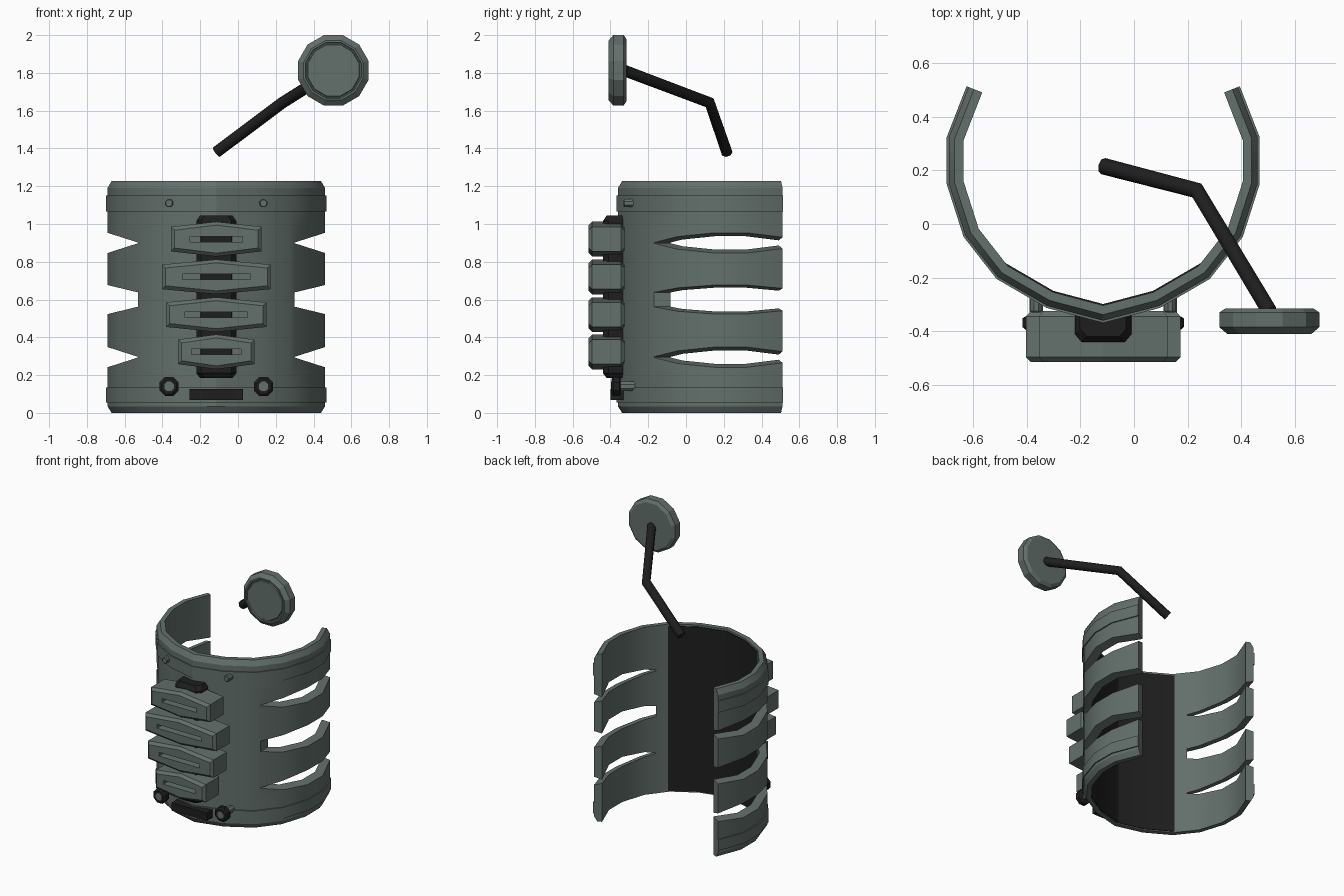
import bpy, bmesh, math
from mathutils import Vector

if "Cube" in bpy.data.objects:
    bpy.data.objects.remove(bpy.data.objects["Cube"])


def material(name, rgb):
    m = bpy.data.materials.new(name)
    m.use_nodes = True
    color = (*rgb, 1)
    m.diffuse_color = color
    m.node_tree.nodes["Principled BSDF"].inputs["Base Color"].default_value = color
    return m


GREY = material("grey_green", (0.125, 0.16, 0.148))
BLACK = material("soft_black", (0.013, 0.013, 0.013))
CX = -0.115  # centre line of the shell


def loft(name, rings, mat):
    """Skin a list of equal-length point rings and cap both ends."""
    bm = bmesh.new()
    vs = [[bm.verts.new(p) for p in ring] for ring in rings]
    n = len(vs[0])
    for a, b in zip(vs, vs[1:]):
        for i in range(n):
            j = (i + 1) % n
            bm.faces.new((a[i], a[j], b[j], b[i]))
    bm.faces.new(vs[0])
    bm.faces.new(vs[-1])
    bmesh.ops.recalc_face_normals(bm, faces=bm.faces)
    me = bpy.data.meshes.new(name)
    bm.to_mesh(me)
    bm.free()
    me.materials.append(mat)
    ob = bpy.data.objects.new(name, me)
    bpy.context.collection.objects.link(ob)
    return ob


def activate(ob):
    bpy.ops.object.select_all(action="DESELECT")
    ob.select_set(True)
    bpy.context.view_layer.objects.active = ob


def cut(ob, cutter):
    cutter.hide_render = True
    mod = ob.modifiers.new("cut", "BOOLEAN")
    mod.operation, mod.solver, mod.object = "DIFFERENCE", "EXACT", cutter
    activate(ob)
    bpy.ops.object.modifier_apply(modifier=mod.name)
    bpy.data.objects.remove(cutter)


def extrude_y(name, outline, y0, y1, mat):
    return loft(name, [[(x, y, z) for x, z in outline] for y in (y0, y1)], mat)


def box(name, x, z, hx, hz, y0, y1, mat):
    return extrude_y(name, [(x - hx, z - hz), (x + hx, z - hz),
                            (x + hx, z + hz), (x - hx, z + hz)], y0, y1, mat)


def turned(name, x, z, sides, profile, mat):
    """Faceted round part along y from (y, radius) pairs."""
    angles = [math.tau * (i + 0.5) / sides for i in range(sides)]
    return loft(name, [[(x + r * math.cos(a), y, z + r * math.sin(a)) for a in angles]
                       for y, r in profile], mat)


def sweep(name, path, profile, mat):
    """Sweep (offset, z) profile along a plan path with mitred corners."""
    pts = [Vector(p) for p in path]
    rings = []
    for i, p in enumerate(pts):
        normals = []
        for a, b in ((i - 1, i), (i, i + 1)):
            if a >= 0 and b < len(pts):
                d = (pts[b] - pts[a]).normalized()
                normals.append(Vector((d.y, -d.x)))
        n = sum(normals, Vector((0, 0))).normalized()
        n /= n.dot(normals[0])
        rings.append([(CX + p.x + n.x * o, p.y + n.y * o, z) for o, z in profile])
    return loft(name, rings, mat)


# Open C-shaped shell with a raised band near each rim
half = [(0.212, -0.313), (0.398, -0.205), (0.521, -0.048),
        (0.584, 0.149), (0.584, 0.324), (0.51, 0.514)]
plan = [(-x, y) for x, y in reversed(half)] + [(0, -0.369)] + half
lower = [(-0.063, 0), (-0.03, 0), (-0.008, 0.035), (-0.008, 0.055),
         (0, 0.055), (0, 0.135), (-0.008, 0.135)]
upper = [(-0.008, 1.065), (0, 1.065), (0, 1.15), (-0.008, 1.15),
         (-0.008, 1.19), (-0.03, 1.228), (-0.063, 1.228)]
shell = sweep("shell", plan, lower + upper, GREY)

# Tapered side slots, mirrored left and right
for z, tip, wide in ((0.9, 0.002, 0.055), (0.6, 0.038, 0.078), (0.295, 0.002, 0.055)):
    for s in (-1, 1):
        far = wide + (wide - tip) * 0.6
        outline = [(CX + s * 0.415, z - tip), (CX + s * 0.68, z - far),
                   (CX + s * 0.68, z + far), (CX + s * 0.415, z + tip)]
        cut(shell, extrude_y("slot_cutter", outline, -0.6, 0.7, GREY))
activate(shell)
bpy.ops.object.shade_smooth_by_angle(angle=math.radians(25))

# Dark lining on the inside of the front
lining = sweep("inner_lining", plan[4:9],
               [(-0.06, 0.008), (-0.068, 0.008), (-0.068, 1.215), (-0.06, 1.215)], BLACK)
activate(lining)
bpy.ops.object.shade_smooth_by_angle(angle=math.radians(25))

# Spine running behind the front modules
rings = []
for z, inset in ((0.185, 0.02), (0.21, 0), (1.015, 0), (1.045, 0.02)):
    w, f = 0.106 - inset, -0.44 + inset
    rings.append([(CX + x, y, z) for x, y in
                  ((-w, -0.33), (-w, f + 0.03), (0.025 - w, f),
                   (w - 0.025, f), (w, f + 0.03), (w, -0.33))])
loft("spine", rings, BLACK)

# Four bevelled modules with a slot showing the spine
modules = ((0.92, 0.24, 0.14), (0.72, 0.288, 0.18), (0.52, 0.265, 0.165), (0.323, 0.202, 0.13))
for k, (z, w, slot) in enumerate(modules, 1):
    rings = []
    for y, inset in ((-0.325, 0.018), (-0.345, 0), (-0.497, 0), (-0.515, 0.018)):
        a, e, t = w - inset, 0.065 - inset, 0.092 - inset
        rings.append([(CX + x, y, z + h) for x, h in
                      ((-a, -e), (0, -t), (a, -e), (a, e), (0, t), (-a, e))])
    module = loft(f"module_{k}", rings, GREY)
    cut(module, box("slot_cutter", CX, z, slot, 0.014, -0.6, -0.437, GREY))

# Lower plate, bolts and upper rivets
box("lower_plate", CX, 0.098, 0.142, 0.029, -0.4, -0.33, BLACK)
for side, s in (("left", 1), ("right", -1)):
    x = CX + s * 0.25
    turned(f"bolt_{side}", x, 0.14, 8,
           [(-0.346, 0.045), (-0.352, 0.055), (-0.385, 0.055), (-0.395, 0.042)], BLACK)
    turned(f"bolt_core_{side}", x, 0.14, 8, [(-0.27, 0.027), (-0.397, 0.027)], GREY)
    turned(f"rivet_{side}", x, 1.11, 8,
           [(-0.27, 0.023), (-0.325, 0.023), (-0.33, 0.018)], GREY)

# Bent arm
curve = bpy.data.curves.new("arm", "CURVE")
curve.dimensions = "3D"
curve.bevel_depth, curve.bevel_resolution, curve.use_fill_caps = 0.031, 2, True
spline = curve.splines.new("POLY")
joints = [(-0.115, 0.216, 1.38), (0.235, 0.125, 1.642), (0.505, -0.325, 1.812)]
spline.points.add(len(joints) - 1)
for point, co in zip(spline.points, joints):
    point.co = (*co, 1)
curve.materials.append(BLACK)
bpy.context.collection.objects.link(bpy.data.objects.new("arm", curve))

# Faceted disc at the end of the arm, with a shallow ring groove
turned("disc", 0.505, 1.8135, 12,
       [(-0.315, 0.17), (-0.33, 0.193), (-0.385, 0.193), (-0.41, 0.163),
        (-0.41, 0.153), (-0.402, 0.15), (-0.402, 0.144), (-0.408, 0.14)], GREY)
